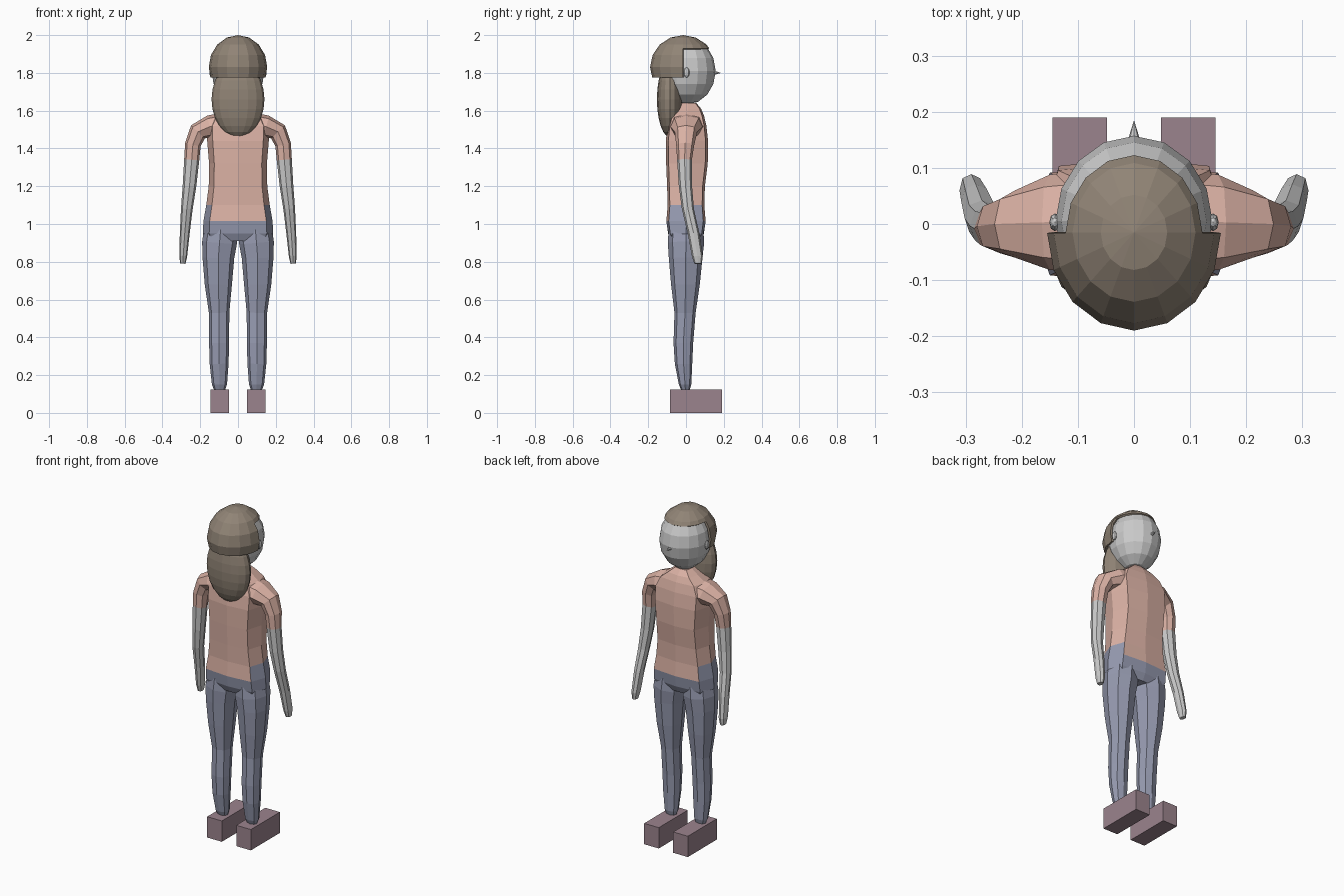
import bpy, bmesh, math
from mathutils import Vector, Matrix

if "Cube" in bpy.data.objects:
    bpy.data.objects.remove(bpy.data.objects["Cube"])


def material(name, rgb):
    m = bpy.data.materials.new(name)
    m.diffuse_color = (*rgb, 1)
    m.use_nodes = True
    m.node_tree.nodes["Principled BSDF"].inputs["Base Color"].default_value = m.diffuse_color
    return m


SHIRT = material("shirt_cloth", (0.72, 0.45, 0.38))
PANTS = material("pants_cloth", (0.31, 0.33, 0.44))
SHOE = material("shoe", (0.33, 0.23, 0.27))
HAIR = material("hair", (0.28, 0.23, 0.18))


def finish(name, bm, mats=(), mirror=False):
    bmesh.ops.recalc_face_normals(bm, faces=bm.faces)
    me = bpy.data.meshes.new(name)
    bm.to_mesh(me)
    bm.free()
    ob = bpy.data.objects.new(name, me)
    bpy.context.collection.objects.link(ob)
    for m in mats:
        me.materials.append(m)
    if mirror:
        ob.modifiers.new("mirror", 'MIRROR')
    return ob


def rings_along(path, corner=(0.74, 0.74)):
    """Eight-sided rings along a path of (x, y, z, half_width, half_depth)."""
    cx, cy = corner
    shape = [(1, 0), (cx, cy), (0, 1), (-cx, cy), (-1, 0), (-cx, -cy), (0, -1), (cx, -cy)]
    rings = []
    for i, (x, y, z, w, d) in enumerate(path):
        a, b = path[max(i - 1, 0)], path[min(i + 1, len(path) - 1)]
        t = Vector((b[0] - a[0], 0, b[2] - a[2])).normalized()
        u = Vector((-t.z, 0, t.x))
        rings.append([Vector((x, y, z)) + u * (w * p) + Vector((0, d * q, 0)) for p, q in shape])
    return rings


def loft(rings):
    bm = bmesh.new()
    loops = [[bm.verts.new(c) for c in r] for r in rings]
    for a, b in zip(loops, loops[1:]):
        for i in range(8):
            j = (i + 1) % 8
            bm.faces.new((a[i], a[j], b[j], b[i]))
    bm.faces.new(loops[0])
    bm.faces.new(loops[-1])
    return bm


def ellipsoid(loc, radii, seg=16, rings=8):
    bm = bmesh.new()
    mat = Matrix.Translation(loc) @ Matrix.Diagonal((*radii, 1))
    bmesh.ops.create_uvsphere(bm, u_segments=seg, v_segments=rings, radius=1, matrix=mat)
    return bm


# Torso: shirt with the pants' waist rising higher at the sides
torso = finish("torso", loft(rings_along([
    (0, 0, 0.91, 0.165, 0.075), (0, 0, 0.95, 0.186, 0.095),
    (0, 0, 1.015, 0.183, 0.104), (0, 0, 1.10, 0.168, 0.097),
    (0, 0, 1.20, 0.155, 0.100), (0, 0.005, 1.32, 0.153, 0.110),
    (0, 0.005, 1.44, 0.163, 0.112), (0, 0.005, 1.52, 0.165, 0.103),
    (0, 0.007, 1.575, 0.135, 0.088), (0, 0.01, 1.61, 0.085, 0.070),
    (0, 0.01, 1.64, 0.045, 0.045)], (0.82, 0.88))), (SHIRT, PANTS))
for f in torso.data.polygons:
    top = 1.1 if abs(f.normal.x) > 0.6 else 1.0
    f.material_index = int(f.center.z < top)

# Legs
finish("legs", loft(rings_along([
    (0.097, -0.003, 0.12, 0.028, 0.022), (0.098, -0.005, 0.15, 0.040, 0.033),
    (0.100, -0.013, 0.26, 0.050, 0.046), (0.100, -0.014, 0.37, 0.053, 0.052),
    (0.100, -0.005, 0.53, 0.054, 0.056), (0.104, -0.003, 0.68, 0.072, 0.076),
    (0.104, -0.002, 0.82, 0.084, 0.089), (0.098, 0, 0.90, 0.092, 0.096),
    (0.092, 0, 0.97, 0.088, 0.092)])), (PANTS,), True)

# Arms: sleeve and bare forearm share the ring at the cuff
arm = rings_along([
    (0.08, 0.005, 1.52, 0.070, 0.092), (0.15, 0.003, 1.515, 0.060, 0.085),
    (0.212, 0, 1.488, 0.050, 0.060), (0.239, -0.004, 1.42, 0.042, 0.048),
    (0.245, -0.008, 1.34, 0.040, 0.039), (0.257, -0.003, 1.20, 0.036, 0.035),
    (0.271, 0.010, 1.08, 0.031, 0.032), (0.282, 0.040, 0.95, 0.026, 0.031),
    (0.290, 0.060, 0.83, 0.021, 0.029), (0.292, 0.064, 0.79, 0.014, 0.020)])
finish("sleeves", loft(arm[:5]), (SHIRT,), True)
finish("bare_arms", loft(arm[4:]), (), True)

# Shoes
bm = bmesh.new()
bmesh.ops.create_cube(bm, size=1, matrix=Matrix.Translation((0.0965, 0.0525, 0.0625))
                      @ Matrix.Diagonal((0.097, 0.275, 0.125, 1)))
finish("shoes", bm, (SHOE,), True)

# Head, ears and nose
finish("head", ellipsoid((0, 0.005, 1.81), (0.14, 0.152, 0.177)))
finish("ears", ellipsoid((0.141, 0.003, 1.802), (0.010, 0.016, 0.027), 8, 6), (), True)
bm = bmesh.new()
bmesh.ops.create_cone(bm, cap_ends=True, segments=8, radius1=0.014, radius2=0, depth=0.045,
                      matrix=Matrix.Translation((0, 0.1625, 1.80)) @ Matrix.Rotation(-math.pi / 2, 4, 'X'))
finish("nose", bm)

# Hair cap: a dome with the face opening cut away
bm = ellipsoid((0, -0.015, 1.83), (0.155, 0.175, 0.17))
for co, no, clear in (((0, 0, 1.775), (0, 0, 1), True),
                      ((0, -0.016, 0), (0, 1, 0), False),
                      ((0, 0, 1.93), (0, 0, 1), False)):
    bmesh.ops.bisect_plane(bm, geom=bm.verts[:] + bm.edges[:] + bm.faces[:],
                           plane_co=co, plane_no=no, clear_inner=clear)
centers = [(f, f.calc_center_median()) for f in bm.faces]
bmesh.ops.delete(bm, geom=[f for f, c in centers if c.y > -0.016 and c.z < 1.93], context='FACES')
cap = finish("hair_cap", bm, (HAIR,))
shell = cap.modifiers.new("thickness", 'SOLIDIFY')
shell.thickness = 0.012

# Hair hanging down the back
finish("back_hair", ellipsoid((0, -0.086, 1.66), (0.14, 0.068, 0.20), 16, 12), (HAIR,))
